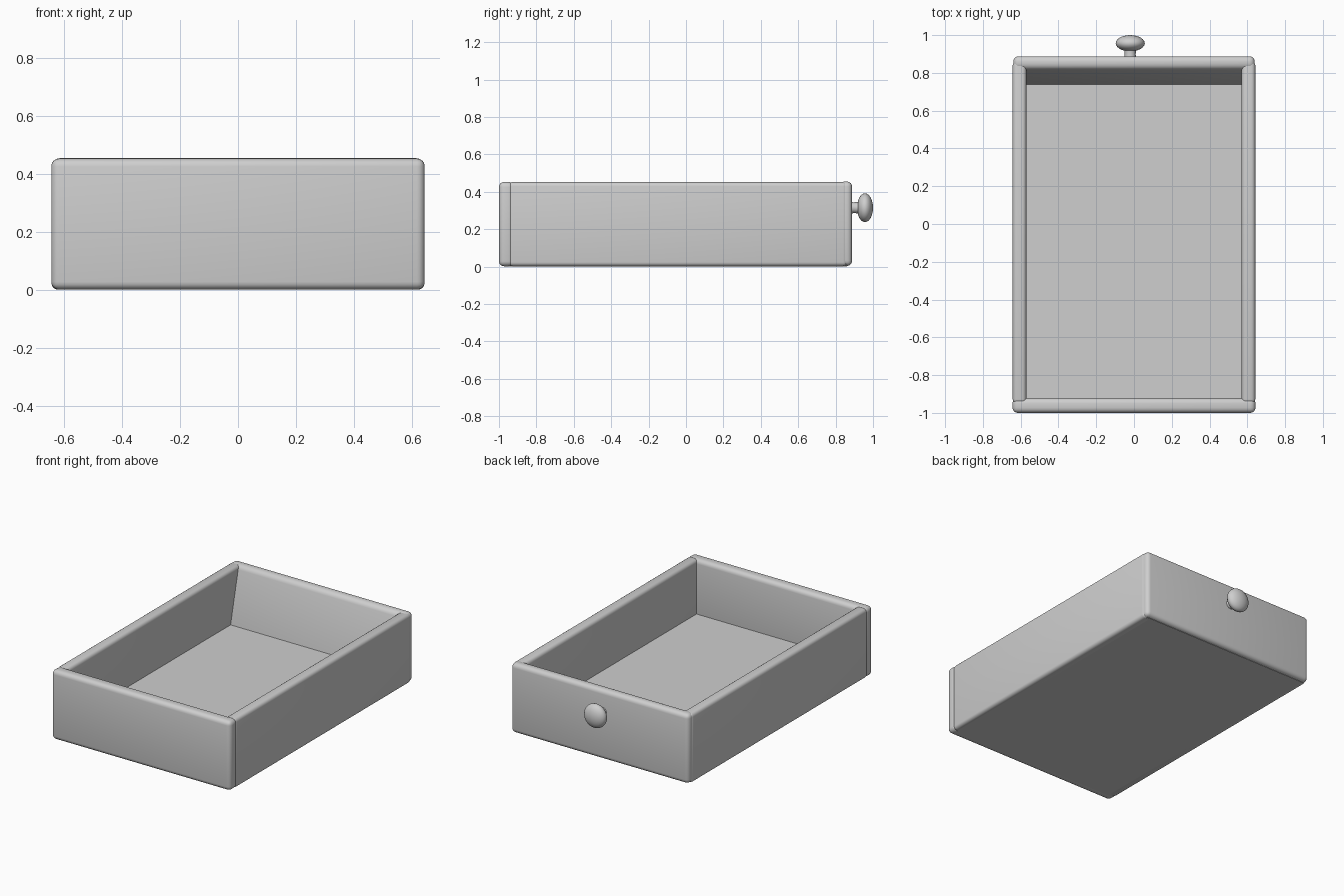
import bpy
import bmesh
import math

cube = bpy.data.objects.get("Cube")
if cube:
    bpy.data.objects.remove(cube, do_unlink=True)

grey = bpy.data.materials.new("mid grey")
grey.use_nodes = True
colour = (0.62, 0.62, 0.62, 1)
grey.diffuse_color = colour
grey.node_tree.nodes["Principled BSDF"].inputs["Base Color"].default_value = colour


def finish(name, bm, angle):
    bmesh.ops.recalc_face_normals(bm, faces=bm.faces)
    mesh = bpy.data.meshes.new(name)
    bm.to_mesh(mesh)
    bm.free()
    mesh.materials.append(grey)
    obj = bpy.data.objects.new(name, mesh)
    bpy.context.collection.objects.link(obj)
    bpy.ops.object.select_all(action="DESELECT")
    obj.select_set(True)
    bpy.context.view_layer.objects.active = obj
    bpy.ops.object.shade_smooth_by_angle(angle=math.radians(angle))


def panel(name, low, high, radius, lean=0.0):
    """Rounded board; lean pushes the bottom of its -y face forward."""
    bm = bmesh.new()
    bmesh.ops.create_cube(bm, size=1)
    for v in bm.verts:
        bottom_front = v.co.z < 0 and v.co.y < 0
        v.co = [a + (c + 0.5) * (b - a) for a, b, c in zip(low, high, v.co)]
        if bottom_front:
            v.co.y -= lean
    if radius:
        bmesh.ops.bevel(bm, geom=bm.edges[:], offset=radius, segments=4,
                        profile=0.5, affect="EDGES", clamp_overlap=True)
    return finish(name, bm, 35)


# Box boards
panel("front_panel", (-0.643, -1, 0.002), (0.643, -0.922, 0.453), 0.027)
panel("back_panel", (-0.639, 0.822, 0.004), (0.639, 0.888, 0.455), 0.027, lean=0.107)
for side, x in (("left", 0.606), ("right", -0.606)):
    panel(side + "_side", (x - 0.036, -0.95, 0.002),
          (x + 0.036, 0.862, 0.452), 0.022)
panel("bottom_board", (-0.615, -0.97, 0.002), (0.615, 0.86, 0.1), 0)

# Turned knob, spun around the y axis
profile = [(0.034, 0.87), (0.029, 0.895), (0.03, 0.92)]
for i in range(2, 13):
    t = math.pi * i / 12
    profile.append((0.077 * math.sin(t), 0.957 - 0.043 * math.cos(t)))
bm = bmesh.new()
verts = [bm.verts.new((-0.02 + r, y, 0.315)) for r, y in profile]
edges = [bm.edges.new(pair) for pair in zip(verts, verts[1:])]
bmesh.ops.spin(bm, geom=verts + edges, cent=(-0.02, 0, 0.315), axis=(0, 1, 0),
               angle=math.tau, steps=32)
bmesh.ops.remove_doubles(bm, verts=bm.verts[:], dist=0.0005)
finish("knob", bm, 60)
